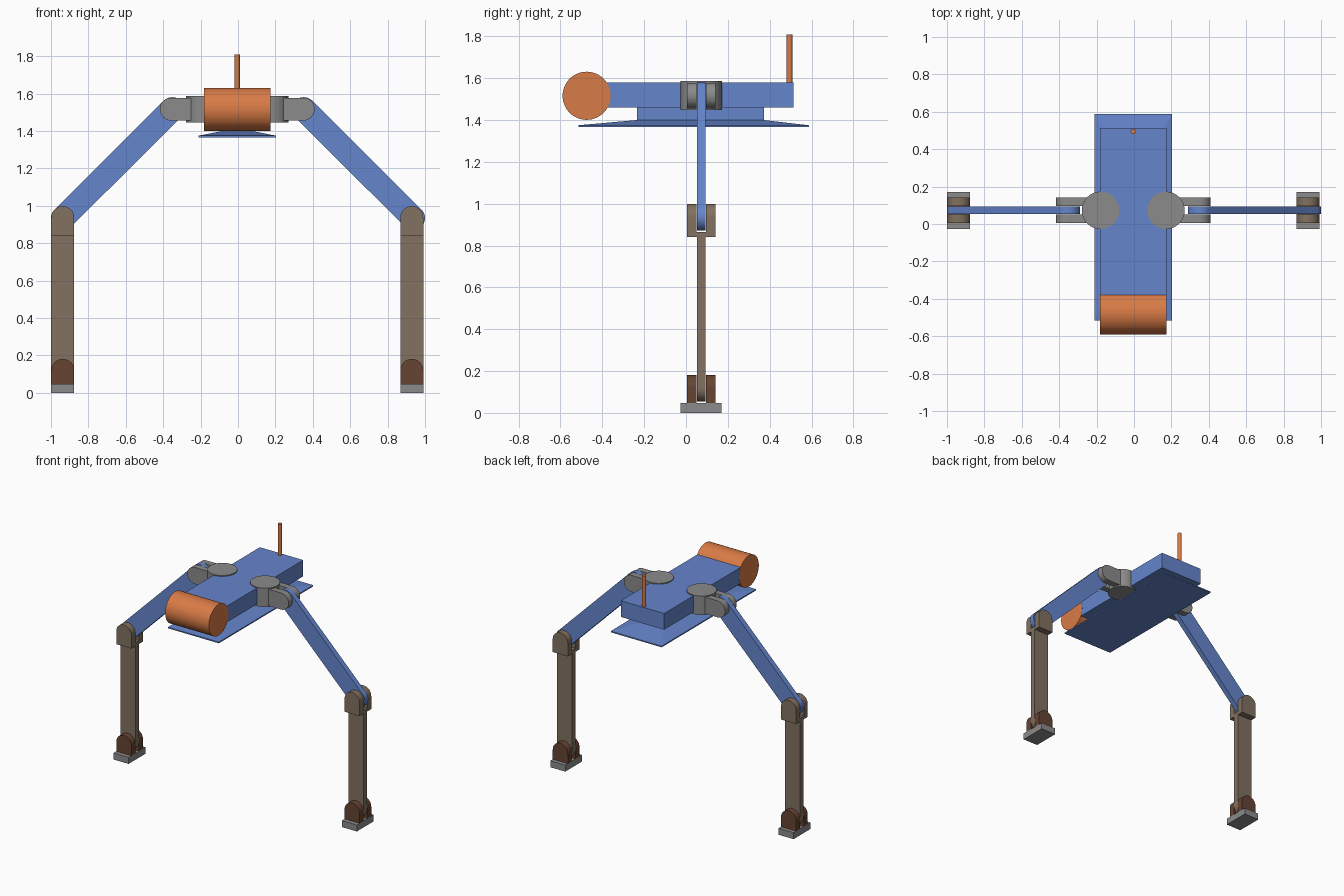
import bpy, bmesh, math
from mathutils import Matrix

if "Cube" in bpy.data.objects:
    bpy.data.objects.remove(bpy.data.objects["Cube"])

CX = -0.004   # body centre line
CY = 0.073    # centre plane of the legs


def material(name, rgb):
    m = bpy.data.materials.new(name)
    m.diffuse_color = (*rgb, 1)
    m.use_nodes = True
    m.node_tree.nodes["Principled BSDF"].inputs["Base Color"].default_value = m.diffuse_color
    return m


BLUE = material("blue", (0.13, 0.235, 0.604))
ORANGE = material("orange", (0.694, 0.198, 0.061))
GREY = material("grey", (0.258, 0.258, 0.258))
BROWN = material("brown", (0.223, 0.165, 0.119))
DARK = material("dark brown", (0.133, 0.058, 0.033))


def finish(name, bm, mat):
    bmesh.ops.recalc_face_normals(bm, faces=bm.faces)
    me = bpy.data.meshes.new(name)
    bm.to_mesh(me)
    bm.free()
    me.materials.append(mat)
    ob = bpy.data.objects.new(name, me)
    bpy.context.collection.objects.link(ob)
    return ob


def box(name, x, y, z, mat):
    bm = bmesh.new()
    bmesh.ops.create_cube(bm, size=1)
    for v in bm.verts:
        for i, (a, b) in enumerate((x, y, z)):
            v.co[i] = b if v.co[i] > 0 else a
    return finish(name, bm, mat)


def cylinder(name, centre, r, length, mat, axis='Z', seg=64):
    bm = bmesh.new()
    rot = Matrix.Rotation(math.pi / 2, 4, 'Y') if axis == 'X' else Matrix()
    bmesh.ops.create_cone(bm, cap_ends=True, segments=seg, radius1=r, radius2=r,
                          depth=length, matrix=Matrix.Translation(centre) @ rot)
    return finish(name, bm, mat)


def link(name, p, q, r, y0, y1, mat, round_q=False, seg=20):
    """Bar from p to q in the xz plane, rounded at p and optionally at q."""
    a = math.atan2(p[1] - q[1], p[0] - q[0])
    pts = []
    for c, start, rounded in ((p, a - math.pi / 2, True), (q, a + math.pi / 2, round_q)):
        n = seg if rounded else 1
        for i in range(n + 1):
            t = start + math.pi * i / n
            pts.append((c[0] + r * math.cos(t), c[1] + r * math.sin(t)))
    bm = bmesh.new()
    face = bm.faces.new([bm.verts.new((x, y0, z)) for x, z in pts])
    out = bmesh.ops.extrude_face_region(bm, geom=[face])
    for v in out["geom"]:
        if isinstance(v, bmesh.types.BMVert):
            v.co.y = y1
    return finish(name, bm, mat)


# Body, drum and antenna
box("body", (CX - 0.177, CX + 0.177), (-0.475, 0.514), (1.46, 1.58), BLUE)
cylinder("front_drum", (CX, -0.475, 1.516), 0.115, 0.356, ORANGE, 'X')
cylinder("antenna", (CX, 0.495, 1.69), 0.014, 0.24, ORANGE, seg=24)

# Belly neck and flared skirt plate
box("belly_neck", (CX - 0.08, CX + 0.08), (-0.235, 0.372), (1.395, 1.465), BLUE)
box("skirt_plate", (CX - 0.208, CX + 0.208), (-0.515, 0.587), (1.366, 1.375), BLUE)
flare = box("skirt_flare", (CX - 0.208, CX + 0.208), (-0.515, 0.587), (1.375, 1.40), BLUE)
for v in flare.data.vertices:
    if v.co.z > 1.39:
        v.co.x = CX + math.copysign(0.08, v.co.x - CX)
        v.co.y = 0.372 if v.co.y > 0 else -0.235

# Legs, mirrored left and right
for side, s in (("left", -1), ("right", 1)):
    def X(x):
        return CX + s * x

    leg = X(0.933)
    cylinder(side + "_hip_hub", (X(0.175), CY, 1.517), 0.1, 0.14, GREY)
    link(side + "_upper_arm", (s * 0.352, 1.517), (s * 0.936, 0.935), 0.064,
         CY - 0.02, CY + 0.02, BLUE, round_q=True)
    for end, d in (("front", -1), ("back", 1)):
        ya, yb = sorted((CY + d * 0.022, CY + d * 0.068))
        link(f"{side}_hip_prong_{end}", (X(0.353), 1.517), (X(0.2), 1.517), 0.061, ya, yb, GREY)
        link(f"{side}_knee_prong_{end}", (leg, 0.937), (leg, 0.84), 0.0615, ya, yb, BROWN)
        link(f"{side}_ankle_prong_{end}", (leg, 0.12), (leg, 0.048), 0.0615, ya, yb, DARK)
    box(side + "_knee_web", (leg - 0.0615, leg + 0.0615), (CY - 0.068, CY + 0.068),
        (0.84, 0.865), BROWN)
    link(side + "_shin", (leg, 0.117), (leg, 0.85), 0.0615, CY - 0.021, CY + 0.021, BROWN)
    box(side + "_foot", (leg - 0.0615, leg + 0.0615), (CY - 0.1, CY + 0.097), (0, 0.048), GREY)
